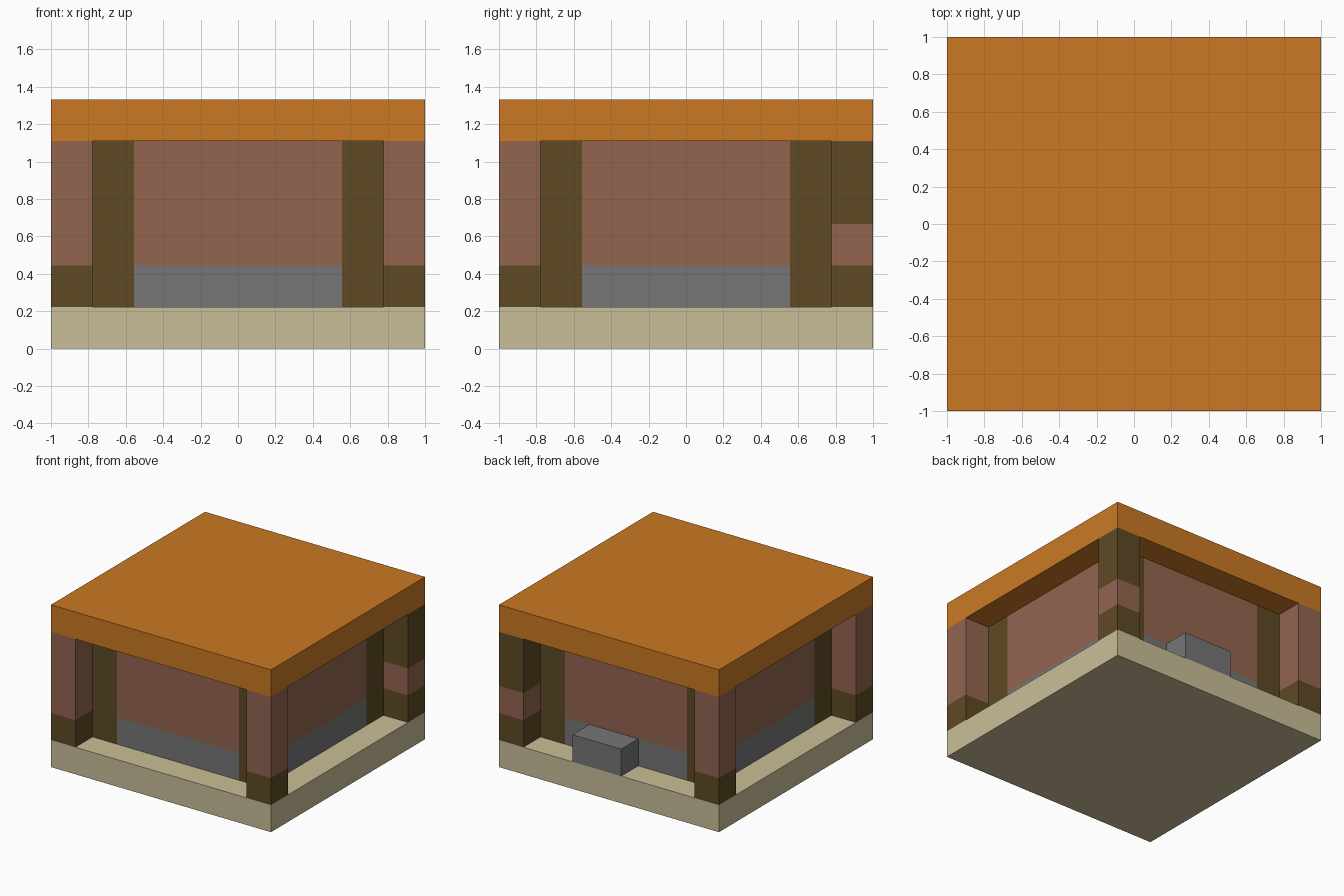
import bpy
import bmesh
from mathutils import Vector

if "Cube" in bpy.data.objects:
    bpy.data.objects.remove(bpy.data.objects["Cube"], do_unlink=True)

U = 2 / 9  # one block: the hut is 9 x 9 x 6 blocks


def linear(c):
    c /= 255
    return c / 12.92 if c <= 0.04045 else ((c + 0.055) / 1.055) ** 2.4


def material(name, rgb):
    mat = bpy.data.materials.new(name)
    mat.use_nodes = True
    color = [linear(c) for c in rgb] + [1]
    mat.diffuse_color = color
    mat.node_tree.nodes["Principled BSDF"].inputs["Base Color"].default_value = color
    return mat


orange = material("orange roof", (202, 121, 36))
sand = material("pale sand", (202, 191, 152))
stone = material("grey stone", (118, 118, 118))
timber = material("dark timber", (94, 74, 36))
clay = material("clay pink", (147, 101, 80))


def box(name, low, high, mat):
    """Box between two corners, given in blocks with x and y centred."""
    low, high = Vector(low) * U, Vector(high) * U
    size, mid = high - low, (low + high) / 2
    bm = bmesh.new()
    bmesh.ops.create_cube(bm, size=1)
    bmesh.ops.scale(bm, vec=size, verts=bm.verts)
    mesh = bpy.data.meshes.new(name)
    bm.to_mesh(mesh)
    bm.free()
    mesh.materials.append(mat)
    obj = bpy.data.objects.new(name, mesh)
    obj.location = mid
    bpy.context.collection.objects.link(obj)


# Floor slab and flat roof
box("floor_slab", (-4.5, -4.5, 0), (4.5, 4.5, 1), sand)
box("roof_slab", (-4.5, -4.5, 5), (4.5, 4.5, 6), orange)

# Inner posts and outer corner columns
for sy, depth in ((-1, "front"), (1, "back")):
    for sx, side in ((-1, "right"), (1, "left")):
        corner = depth + "_" + side
        px, py = 3 * sx, 3 * sy
        box(corner + "_post", (px - .5, py - .5, 1), (px + .5, py + .5, 5), timber)
        bands = [("foot", 1, 2, timber), ("shaft", 2, 5, clay)]
        if corner == "back_left":
            bands = [("foot", 1, 2, timber), ("shaft", 2, 3, clay), ("head", 3, 5, timber)]
        px, py = 4 * sx, 4 * sy
        for part, z0, z1, mat in bands:
            box(corner + "_column_" + part, (px - .5, py - .5, z0),
                (px + .5, py + .5, z1), mat)

# Walls between the posts: stone course below, clay above
for part, z0, z1, mat in (("stone_course", 1, 2, stone), ("clay_wall", 2, 5, clay)):
    for s, depth, side in ((-1, "front", "right"), (1, "back", "left")):
        c = 3 * s
        box(depth + "_" + part, (-2.5, c - .5, z0), (2.5, c + .5, z1), mat)
        box(side + "_" + part, (c - .5, -2.5, z0), (c + .5, 2.5, z1), mat)

# Stone step against the back wall
box("back_step", (-.5, 3.5, 1), (1.5, 4.5, 2), stone)
